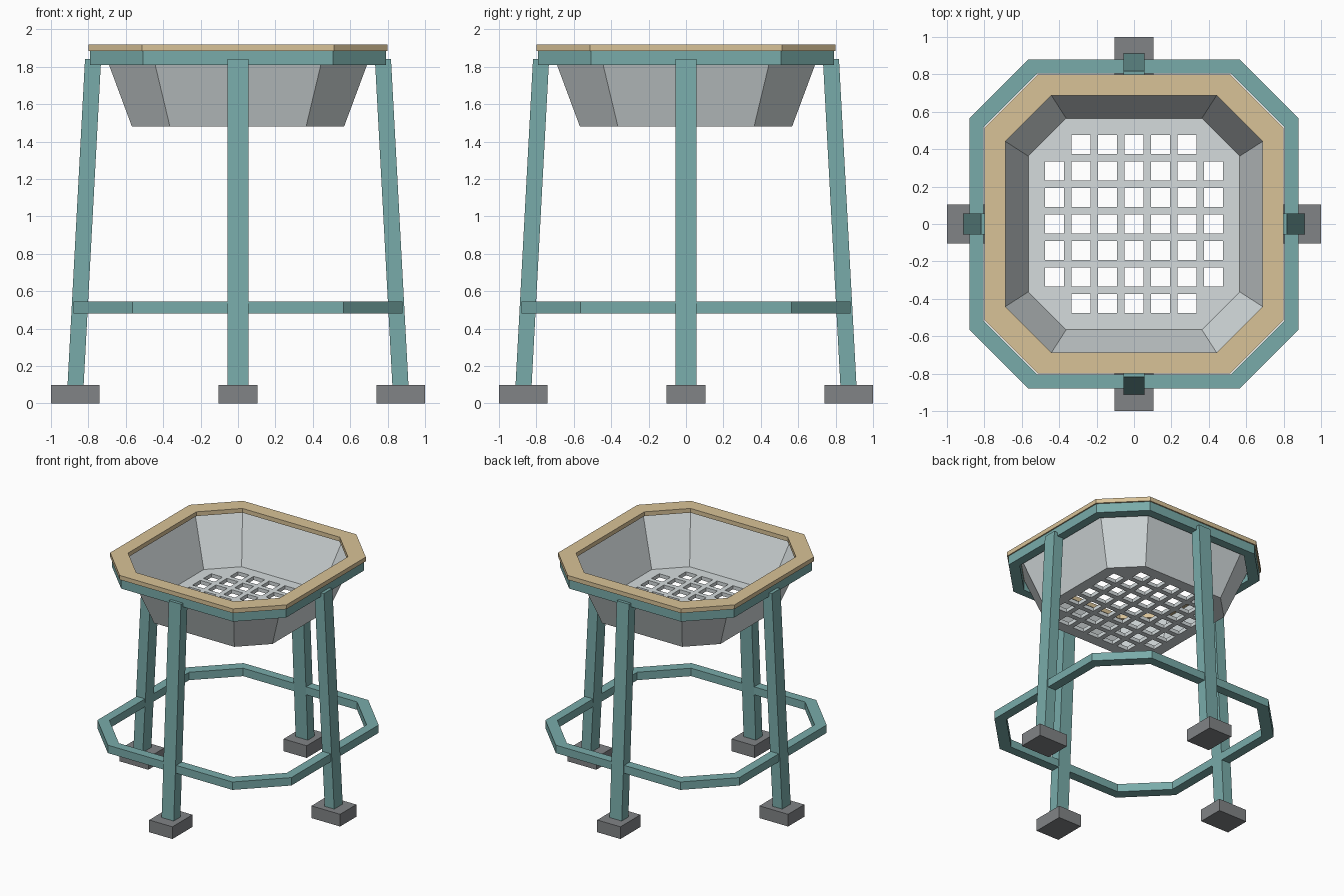
import bpy, bmesh
from math import atan2, pi
from mathutils import Matrix, Vector

if "Cube" in bpy.data.objects:
    bpy.data.objects.remove(bpy.data.objects["Cube"])

RATIO = 0.642  # half length of a straight side / half width of the octagon


def material(name, rgb):
    m = bpy.data.materials.new(name)
    m.diffuse_color = (*rgb, 1)
    m.use_nodes = True
    m.node_tree.nodes["Principled BSDF"].inputs["Base Color"].default_value = m.diffuse_color
    return m


teal = material("teal paint", (0.19, 0.41, 0.40))
wood = material("wood", (0.69, 0.54, 0.31))
rubber = material("dark rubber", (0.22, 0.23, 0.24))
steel = material("pale steel", (0.66, 0.71, 0.72))


def finish(name, bm, mat=None):
    bmesh.ops.recalc_face_normals(bm, faces=bm.faces)
    me = bpy.data.meshes.new(name)
    bm.to_mesh(me)
    bm.free()
    ob = bpy.data.objects.new(name, me)
    bpy.context.collection.objects.link(ob)
    if mat:
        me.materials.append(mat)
    return ob


def octagon_loft(name, profile, mat, closed=True):
    """Sweep (half width, z) points round the octagon; closed ring or capped solid."""
    bm = bmesh.new()
    loops = []
    for a, z in profile:
        f = a * RATIO
        pts = [(a, -f), (a, f), (f, a), (-f, a), (-a, f), (-a, -f), (-f, -a), (f, -a)]
        loops.append([bm.verts.new((x, y, z)) for x, y in pts])
    pairs = list(zip(loops, loops[1:]))
    if closed:
        pairs.append((loops[-1], loops[0]))
    else:
        bm.faces.new(loops[0])
        bm.faces.new(loops[-1])
    for p, q in pairs:
        for i in range(8):
            j = (i + 1) % 8
            bm.faces.new((p[i], p[j], q[j], q[i]))
    return finish(name, bm, mat)


def ring(name, outer, inner, z0, z1, mat):
    return octagon_loft(name, [(outer, z0), (outer, z1), (inner, z1), (inner, z0)], mat)


def add_box(bm, matrix, size):
    bmesh.ops.create_cube(bm, size=1, matrix=matrix @ Matrix.Diagonal((*size, 1)))


# Octagonal rings
ring("wooden_rim", 0.80, 0.688, 1.885, 1.92, wood)
ring("upper_frame", 0.79, 0.72, 1.81, 1.885, teal)
ring("foot_ring", 0.88, 0.805, 0.48, 0.545, teal)

# Tapered basin with a floor
basin = octagon_loft("basin", [(0.567, 1.48), (0.718, 1.886), (0.705, 1.886), (0.565, 1.51)],
                     steel, closed=False)

# Square holes in the floor: 7 x 7 without the corners
bm = bmesh.new()
for i in range(-3, 4):
    for j in range(-3, 4):
        if abs(i) + abs(j) < 6:
            add_box(bm, Matrix.Translation((i * 0.142, j * 0.142, 1.495)), (0.102, 0.102, 0.2))
cutter = finish("hole_cutter", bm)
cutter.hide_render = True
mod = basin.modifiers.new("holes", "BOOLEAN")
mod.operation = "DIFFERENCE"
mod.solver = "EXACT"
mod.object = cutter
bpy.context.view_layer.objects.active = basin
bpy.ops.object.modifier_apply(modifier=mod.name)
bpy.data.objects.remove(cutter)

# Splayed legs and block feet, one per side
top, bottom = Vector((0.775, 0, 1.84)), Vector((0.871, 0, 0.05))
axis = top - bottom
lean = Matrix.Translation((top + bottom) / 2) @ Matrix.Rotation(atan2(axis.x, axis.z), 4, "Y")
for k, side in enumerate(("right", "back", "left", "front")):
    turn = Matrix.Rotation(k * pi / 2, 4, "Z")
    bm = bmesh.new()
    add_box(bm, turn @ lean, (0.086, 0.11, axis.length))
    finish(side + "_leg", bm, teal)
    bm = bmesh.new()
    add_box(bm, turn @ Matrix.Translation((0.87, 0, 0.05)), (0.26, 0.21, 0.1))
    finish(side + "_foot", bm, rubber)
